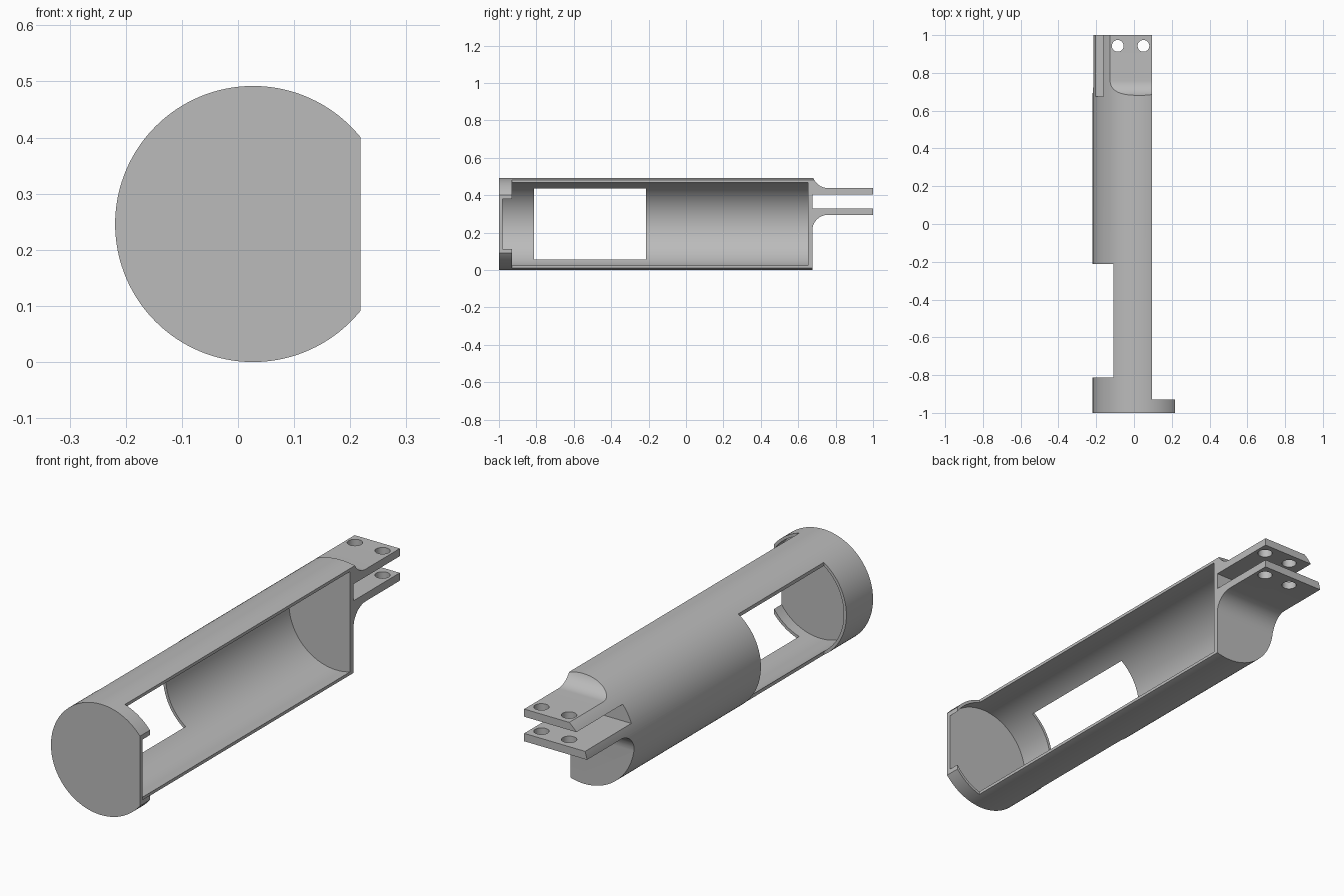
import bpy
import bmesh
from math import pi, sin, cos
from mathutils import Matrix, Vector

if "Cube" in bpy.data.objects:
    bpy.data.objects.remove(bpy.data.objects["Cube"], do_unlink=True)

# Main dimensions
AXIS_X, AXIS_Z = 0.027, 0.246
OUTER, INNER = 0.246, 0.233
END_Y = 0.675          # rear wall of the tube
FILLET = 0.085

grey = bpy.data.materials.new("plain_grey")
grey.use_nodes = True
grey.diffuse_color = (0.5, 0.5, 0.5, 1)
grey.node_tree.nodes["Principled BSDF"].inputs["Base Color"].default_value = (0.5, 0.5, 0.5, 1)


def add_object(name, bm):
    bmesh.ops.recalc_face_normals(bm, faces=bm.faces)
    mesh = bpy.data.meshes.new(name)
    bm.to_mesh(mesh)
    bm.free()
    mesh.materials.append(grey)
    obj = bpy.data.objects.new(name, mesh)
    bpy.context.collection.objects.link(obj)
    return obj


def cylinder(name, radius, start, end, x, other, axis, sides):
    """Cylinder along y (other = z) or along z (other = y)."""
    bm = bmesh.new()
    mid = (start + end) / 2
    if axis == "Y":
        matrix = Matrix.Translation((x, mid, other)) @ Matrix.Rotation(pi / 2, 4, "X")
    else:
        matrix = Matrix.Translation((x, other, mid))
    bmesh.ops.create_cone(bm, cap_ends=True, segments=sides, radius1=radius,
                          radius2=radius, depth=end - start, matrix=matrix)
    return add_object(name, bm)


def prism(name, outline, x0, x1):
    """Side outline of (y, z) points, extruded across x."""
    bm = bmesh.new()
    face = bm.faces.new([bm.verts.new((x0, y, z)) for y, z in outline])
    moved = bmesh.ops.extrude_face_region(bm, geom=[face])["geom"]
    verts = [v for v in moved if isinstance(v, bmesh.types.BMVert)]
    bmesh.ops.translate(bm, verts=verts, vec=Vector((x1 - x0, 0, 0)))
    return add_object(name, bm)


def box(name, x0, x1, y0, y1, z0, z1):
    return prism(name, [(y0, z0), (y1, z0), (y1, z1), (y0, z1)], x0, x1)


def fillet_cutter(name, lug_z, side):
    """Removes the stock above (side 1) or below (side -1) the lugs, with a round root."""
    cy, cz = END_Y + FILLET, lug_z + side * FILLET
    steps = 20
    arc = [(cy - FILLET * cos(i / steps * pi / 2),
            cz - side * FILLET * sin(i / steps * pi / 2)) for i in range(steps + 1)]
    far = lug_z + side * 0.5
    return prism(name, arc + [(1.2, lug_z), (1.2, far), (END_Y, far)], -0.5, 0.5)


# Round stock that everything is cut from
housing = cylinder("tube_housing", OUTER, -1, 1, AXIS_X, AXIS_Z, "Y", 160)

cutters = [
    # flat on the front cap and the long open side
    box("cap_flat_cutter", 0.218, 0.5, -1.2, 1.2, -0.2, 0.8),
    box("open_side_cutter", 0.095, 0.6, -0.93, 1.3, -0.3, 0.9),
    # hollow inside
    cylinder("cavity_cutter", INNER, -0.982, 0.652, AXIS_X, AXIS_Z, "Y", 160),
    # window in the closed side
    box("window_cutter", -0.5, -0.108, -0.813, -0.213, -0.2, 0.8),
    # mounting lugs
    fillet_cutter("upper_lug_cutter", 0.438, 1),
    fillet_cutter("lower_lug_cutter", 0.295, -1),
    box("lug_gap_cutter", -0.55, 0.55, END_Y, 1.25, 0.33, 0.404),
]
# bolt holes through both lugs
for x in (-0.086, 0.05):
    cutters.append(cylinder("bolt_hole_cutter", 0.031, 0.2, 0.6, x, 0.943, "Z", 48))

bpy.ops.object.select_all(action="DESELECT")
bpy.context.view_layer.objects.active = housing
housing.select_set(True)
for cutter in cutters:
    cutter.hide_render = True
    mod = housing.modifiers.new(cutter.name, "BOOLEAN")
    mod.operation = "DIFFERENCE"
    mod.solver = "EXACT"
    mod.object = cutter
    bpy.ops.object.modifier_apply(modifier=mod.name)
    bpy.data.objects.remove(cutter, do_unlink=True)

bpy.ops.object.shade_smooth_by_angle(angle=pi / 7)
